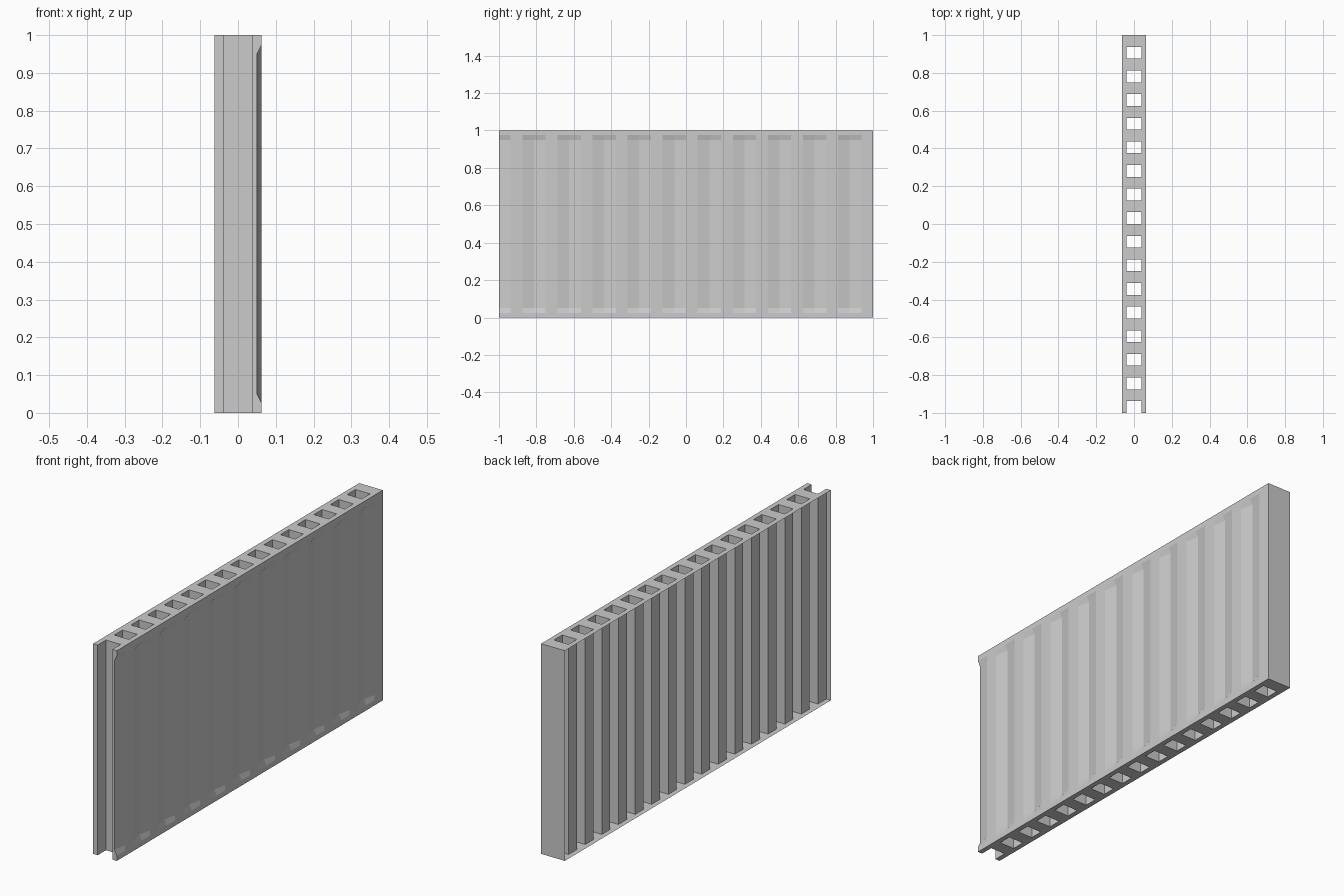
import bpy, bmesh
from mathutils import Vector

if "Cube" in bpy.data.objects:
    bpy.data.objects.remove(bpy.data.objects["Cube"])

X, C = 0.0625, 0.0385          # half thickness, half width of the cores
P = 0.0625                     # core width, web width and groove module
DEPTH = 0.0125                 # groove depth


class Part:
    """Collects flat faces, each turned to look along a wanted direction."""
    def __init__(self, name):
        self.name, self.bm = name, bmesh.new()

    def face(self, pts, facing):
        f = self.bm.faces.new([self.bm.verts.new(p) for p in pts])
        f.normal_update()
        if f.normal.dot(Vector(facing)) < 0:
            f.normal_flip()

    def finish(self):
        bmesh.ops.remove_doubles(self.bm, verts=self.bm.verts, dist=1e-5)
        me = bpy.data.meshes.new(self.name)
        self.bm.to_mesh(me)
        self.bm.free()
        bpy.context.collection.objects.link(bpy.data.objects.new(self.name, me))


def flat_z(part, x0, x1, y0, y1, z, s):
    part.face([(x0, y0, z), (x1, y0, z), (x1, y1, z), (x0, y1, z)], (0, 0, s))


def wall_x(part, x, y0, y1, s):
    part.face([(x, y0, 0), (x, y1, 0), (x, y1, 1), (x, y0, 1)], (s, 0, 0))


def wall_y(part, y, x0, x1, s):
    part.face([(x0, y, 0), (x1, y, 0), (x1, y, 1), (x0, y, 1)], (0, s, 0))


# Grooved skin on the right side: shallow V grooves that fade out near top and bottom
rows = [0, 0.025, 0.05, 0.95, 0.975, 1]
skin = Part("grooved_skin")


def skin_point(i, j):
    deep = i % 3 == 0 and j in (2, 3)
    return (X - DEPTH * deep, -1 + i * P, rows[j])


for i in range(32):
    for j in range(5):
        quad = [skin_point(i, j), skin_point(i + 1, j),
                skin_point(i + 1, j + 1), skin_point(i, j + 1)]
        skin.face(quad, (1, 0, 0))
skin.finish()

# Top and bottom caps with core openings, left side stays open
caps = Part("pierced_caps")
for z, s in ((0, -1), (1, 1)):
    flat_z(caps, -X, -C, -1, 1, z, s)
    flat_z(caps, C, X, -1, 1, z, s)
    for k in range(16):
        y = 1 - 2 * k * P
        flat_z(caps, -C, C, y - P, y, z, s)
caps.finish()

# Vertical cores, the last one opens out through the front end as a slot
cores = Part("core_walls")
for k in range(16):
    top = 1 - P - 2 * k * P
    wall_x(cores, -C, top - P, top, 1)
    wall_x(cores, C, top - P, top, -1)
    wall_y(cores, top, -C, C, -1)
    if k < 15:
        wall_y(cores, top - P, -C, C, 1)
cores.finish()

# End faces: plain back end, two flange edges at the front
ends = Part("end_faces")
wall_y(ends, 1, -X, X, 1)
wall_y(ends, -1, -X, -C, -1)
ends.face([(C, -1, 0)] + [skin_point(0, j) for j in range(6)] + [(C, -1, 1)], (0, -1, 0))
ends.finish()
